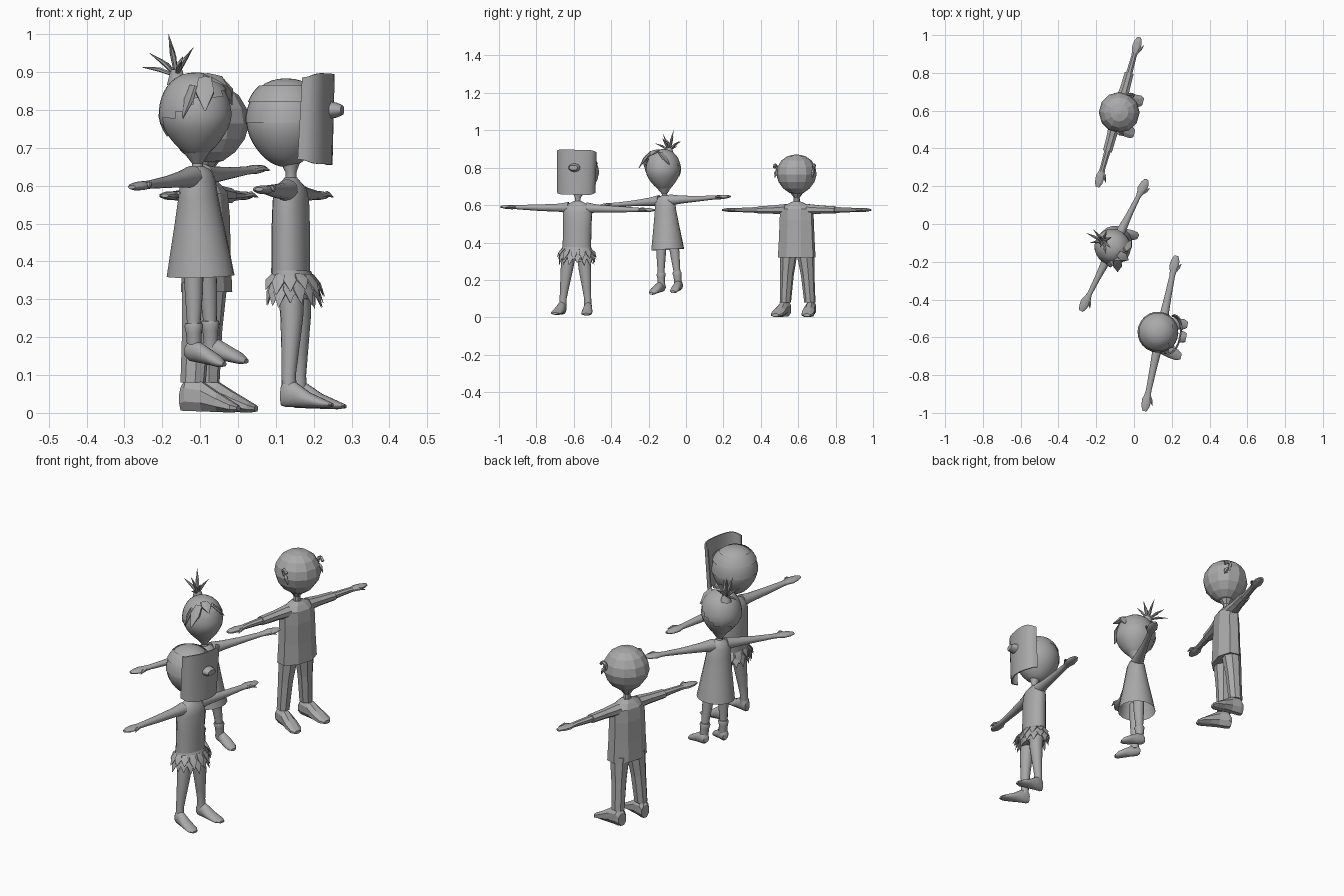
import bpy, bmesh, math, random
from mathutils import Matrix, Vector

random.seed(4)
grey = bpy.data.materials.new("plain_grey")
grey.diffuse_color = (0.4, 0.4, 0.4, 1)
Z = Vector((0, 0, 1))
place, smooth, sides = Matrix(), True, 16


def figure(x, y, turn, roll, is_smooth, n):
    """Set placement for one figure: local +x is forward, +y its left."""
    global place, smooth, sides
    pivot = Vector((0, 0, 0.4))
    place = (Matrix.Translation((x, y, 0)) @ Matrix.Rotation(math.radians(turn), 4, 'Z')
             @ Matrix.Translation(pivot) @ Matrix.Rotation(math.radians(roll), 4, 'X')
             @ Matrix.Translation(-pivot))
    smooth, sides = is_smooth, n


def finish(bm, name, thick=0):
    bmesh.ops.recalc_face_normals(bm, faces=bm.faces)
    if thick:
        bmesh.ops.solidify(bm, geom=bm.faces[:], thickness=thick)
    bm.transform(place)
    me = bpy.data.meshes.new(name)
    bm.to_mesh(me)
    bm.free()
    me.materials.append(grey)
    if smooth:
        me.polygons.foreach_set("use_smooth", [True] * len(me.polygons))
        me.set_sharp_from_angle(angle=math.radians(40))
    ob = bpy.data.objects.new(name, me)
    bpy.context.collection.objects.link(ob)


def loft(name, rings, axis, n=None, cap=True, keep=None, thick=0):
    """Skin ellipses (x, y, z, wide, high) set square to an axis."""
    n = n or sides
    d = Vector(axis).normalized()
    a = Vector((1, 0, 0)) if abs(d.z) > 0.99 else d.cross(Z).normalized()
    b = a.cross(d)
    bm = bmesh.new()
    loops = []
    for x, y, z, ra, rb in rings:
        loops.append([bm.verts.new(Vector((x, y, z)) + a * ra * math.cos(t) + b * rb * math.sin(t))
                      for t in (2 * math.pi * (i + 0.5) / n for i in range(n))])
    for p, q in zip(loops, loops[1:]):
        for i in range(n):
            j = (i + 1) % n
            bm.faces.new((p[i], p[j], q[j], q[i]))
    if cap:
        bm.faces.new(loops[0])
        bm.faces.new(loops[-1])
    if keep:
        bad = [f for f in bm.faces if not keep(f.calc_center_median())]
        bmesh.ops.delete(bm, geom=bad, context='FACES')
    finish(bm, name, thick)


def column(name, rows, cap=True):
    """Upright body of (z, x, depth radius, width radius)."""
    loft(name, [(x, 0, z, rx, ry) for z, x, rx, ry in rows], Z, cap=cap)


def head(name, x, z, rx, ry, rz, taper, n, steps, s=1, keep=None):
    rings = []
    for i in range(steps + 1):
        t = math.pi * min(max(i / steps, 0.02), 0.98)
        k = math.sin(t) ** 0.85 * (1 - taper * max(0, math.cos(t)) ** 1.5)
        rings.append((x, 0, z - rz * s * math.cos(t), rx * s * k, ry * s * k))
    loft(name, rings, Z, n, keep=keep)


def spike(name, a, b, w, t, n=6, bulge=1.0):
    a, b = Vector(a), Vector(b)
    m = a.lerp(b, 0.5) + Z * 0.006
    loft(name, [(*a, w * 0.7, t * 0.7), (*m, w * bulge, t), (*b, w * 0.06, t * 0.1)], b - a, n)


def arms(z, reach, start, shoulder, thin, sleeve):
    k = reach / 0.42
    for s, side in ((1, "left"), (-1, "right")):
        rows = [(start, shoulder, shoulder, 0.004), (0.10, 0.024, 0.022, 0.002), (0.2, thin * 1.25, thin * 1.2, 0),
                (0.31, thin, thin * 0.85, 0), (0.335, 0.018, 0.011, 0), (0.36, 0.026, 0.012, 0),
                (0.395, 0.022, 0.010, 0), (0.42, 0.011, 0.005, 0)]
        loft(side + "_arm", [(0, s * y * k, z + dz, rx, rz) for y, rx, rz, dz in rows], (0, s, 0))
        spike(side + "_thumb", (0.012, s * 0.335 * k, z), (0.036, s * 0.385 * k, z - 0.004), 0.009, 0.008)
        if sleeve:
            loft(side + "_sleeve", [(0, s * 0.06, z + 0.004, 0.036, 0.03), (0, s * 0.13, z + 0.002, 0.028, 0.024),
                                    (0, s * sleeve, z, 0.026, 0.021)], (0, s, 0))


def legs(rows, foot, splay):
    """Leg rows (z, x, y, rx, ry); foot rows (x, bottom, top, half width)."""
    for s, side in ((1, "left"), (-1, "right")):
        loft(side + "_leg", [(x, s * y, z, rx, ry) for z, x, y, rx, ry in rows], Z)
        y0, x0 = rows[-1][2], foot[0][0]
        loft(side + "_foot", [(x, s * (y0 + (x - x0) * splay), (lo + hi) / 2, w, (hi - lo) / 2)
                              for x, lo, hi, w in foot], (1, 0, 0))


# ---- masked figure in a ragged skirt ----
figure(0.139, -0.583, -11.6, -1.2, True, 16)
column("torso", [(0.30, 0.005, 0.05, 0.074), (0.37, 0.0, 0.05, 0.078), (0.48, 0.0, 0.05, 0.076),
                 (0.56, 0.0, 0.047, 0.08), (0.592, 0.0, 0.04, 0.075), (0.612, 0.0, 0.024, 0.04), (0.622, 0.0, 0.016, 0.018)])
column("neck", [(0.60, 0.0, 0.017, 0.017), (0.635, 0.0, 0.014, 0.014), (0.67, -0.003, 0.03, 0.03)])
arms(0.582, 0.42, 0.05, 0.03, 0.015, 0)
legs([(0.34, 0.01, 0.04, 0.036, 0.038), (0.25, 0.014, 0.05, 0.03, 0.033), (0.16, 0.012, 0.06, 0.023, 0.024),
      (0.10, 0.01, 0.067, 0.019, 0.019), (0.05, 0.012, 0.068, 0.02, 0.02)],
     [(-0.01, 0.018, 0.07, 0.014), (0.0, 0.014, 0.088, 0.021), (0.03, 0.013, 0.08, 0.024), (0.07, 0.012, 0.052, 0.029),
      (0.11, 0.011, 0.034, 0.029), (0.132, 0.014, 0.024, 0.016)], 0.12)
column("skirt_band", [(0.375, 0.002, 0.051, 0.08), (0.34, 0.008, 0.06, 0.088), (0.31, 0.01, 0.062, 0.088)], False)
for layer, (z0, z1, out, count) in enumerate(((0.365, 0.315, 0.022, 13), (0.345, 0.285, 0.014, 15))):
    for i in range(count):
        t = 2 * math.pi * (i + layer * 0.5) / count
        c, q = math.cos(t), math.sin(t)
        o = out + random.uniform(-0.008, 0.006)
        spike("skirt_leaf", (0.006 + 0.052 * c, 0.078 * q, z0),
              (0.012 + (0.06 + o) * c, (0.086 + o) * q, z1 + random.uniform(-0.01, 0.012)), 0.02, 0.004)
shape = (-0.014, 0.765, 0.105, 0.105, 0.115, 0.25, 24, 20)
head("head", *shape)
head("hair_cap", *shape, s=1.03, keep=lambda p: p.z > 0.765)
head("mask_strap", *shape, s=1.07, keep=lambda p: 0.815 < p.z < 0.862 and p.x < 0.06)
# curved mask sheet with rounded corners
bm = bmesh.new()
grid = []
for i in range(17):
    t = math.radians(-90 + 180 * i / 16)
    u = abs(math.sin(t))
    x, y = 0.045 + 0.065 * math.cos(t) ** 0.8 if i not in (0, 16) else 0.045, 0.108 * math.sin(t)
    half = 0.12 - 0.012 * u ** 12
    grid.append([bm.verts.new((x + (j / 6 - 0.5) * 0.012 * u, y * (0.96 + 0.04 * j / 6), 0.776 + half * (j / 3 - 1)))
                 for j in range(7)])
for p, q in zip(grid, grid[1:]):
    for j in range(6):
        bm.faces.new((p[j], q[j], q[j + 1], p[j + 1]))
finish(bm, "face_mask", 0.006)
loft("mask_knob", [(0.10, 0, 0.8, 0.033, 0.024), (0.122, 0, 0.8, 0.03, 0.02), (0.138, 0, 0.8, 0.024, 0.013)], (1, 0, 0))

# ---- floating figure in a dress with a hair tuft ----
figure(-0.1, -0.1, -26.6, 3.7, True, 16)
column("dress", [(0.362, 0.0, 0.091, 0.088), (0.42, 0.0, 0.08, 0.08), (0.5, 0.0, 0.064, 0.069), (0.57, 0.0, 0.051, 0.06),
                 (0.615, 0.0, 0.043, 0.058), (0.64, 0.0, 0.032, 0.045), (0.652, 0.0, 0.016, 0.018)], False)
column("neck", [(0.63, 0.0, 0.018, 0.018), (0.66, 0.0, 0.014, 0.014), (0.69, 0.0, 0.036, 0.036)])
arms(0.622, 0.39, 0.035, 0.03, 0.013, 0)
legs([(0.42, -0.002, 0.035, 0.028, 0.03), (0.32, 0.0, 0.042, 0.024, 0.024), (0.24, 0.0, 0.048, 0.018, 0.018),
      (0.16, 0.0, 0.05, 0.018, 0.018)],
     [(-0.024, 0.15, 0.178, 0.014), (-0.012, 0.14, 0.195, 0.021), (0.02, 0.135, 0.19, 0.022),
      (0.05, 0.13, 0.172, 0.026), (0.08, 0.124, 0.154, 0.024), (0.096, 0.126, 0.138, 0.012)], 0.13)
for s in (1, -1):
    loft("boot_cuff", [(0, s * 0.049, 0.17, 0.019, 0.019), (0, s * 0.049, 0.215, 0.021, 0.021),
                       (0, s * 0.048, 0.232, 0.025, 0.025), (0, s * 0.048, 0.24, 0.022, 0.022)], Z)
shape = (0.0, 0.785, 0.095, 0.092, 0.11, 0.4, 24, 20)
head("head", *shape)
head("hair_shell", *shape, s=1.045, keep=lambda p: p.z > 0.8 + 0.6 * p.x + 0.012 * math.sin(p.y * 70))
for a, b, w in (((0.05, -0.04, 0.888), (0.08, -0.105, 0.805), 0.028), ((0.03, -0.07, 0.87), (0.01, -0.098, 0.785), 0.025),
                ((0.06, 0.02, 0.88), (0.07, 0.075, 0.81), 0.026), ((0.04, -0.01, 0.893), (0.105, -0.02, 0.865), 0.026)):
    spike("fringe_lock", a, b, w, 0.01)
root = Vector((-0.06, 0.012, 0.878))
loft("tuft_base", [(*(root + Z * h), r, r) for h, r in ((-0.01, 0.026), (0.012, 0.02), (0.03, 0.015))], Z)
for dx, dy, dz in ((-0.10, 0.0, 0.035), (-0.075, 0.035, 0.06), (-0.06, -0.035, 0.075), (-0.03, 0.02, 0.122), (0.0, -0.03, 0.105),
                   (0.03, 0.045, 0.085), (0.05, -0.01, 0.08), (0.045, -0.055, 0.055), (-0.01, 0.06, 0.06)):
    spike("tuft_spike", root + Z * 0.012, root + Vector((dx, dy, dz)), 0.008, 0.006)

# ---- faceted figure in shirt and trousers ----
figure(-0.083, 0.592, -15.6, 0, False, 8)
column("shirt", [(0.32, 0.0, 0.064, 0.106), (0.42, 0.0, 0.06, 0.1), (0.52, 0.0, 0.058, 0.096), (0.58, 0.0, 0.052, 0.094),
                 (0.603, 0.0, 0.036, 0.06), (0.618, 0.0, 0.022, 0.024)])
column("neck", [(0.60, 0.0, 0.018, 0.018), (0.64, 0.0, 0.016, 0.016), (0.68, 0.0, 0.045, 0.045)])
arms(0.574, 0.412, 0.05, 0.028, 0.015, 0.215)
legs([(0.345, -0.005, 0.046, 0.048, 0.048), (0.22, -0.012, 0.058, 0.038, 0.036), (0.08, -0.018, 0.068, 0.034, 0.03)],
     [(-0.05, 0.004, 0.07, 0.024), (-0.035, 0.001, 0.095, 0.03), (0.01, 0.001, 0.085, 0.03), (0.055, 0.0, 0.055, 0.036),
      (0.095, 0.0, 0.03, 0.034), (0.112, 0.003, 0.02, 0.02)], 0.12)
head("head", 0.005, 0.764, 0.108, 0.108, 0.106, 0.2, 12, 8)
for s in (1, -1):
    # curled ears
    pts = [(0.045 - 0.02 * math.cos(t), s * (0.102 + 0.008 * math.sin(t)), 0.785 + 0.032 * math.sin(t + 0.4))
           for t in (-1.4, -0.5, 0.4, 1.3, 2.2)]
    for a, b in zip(pts, pts[1:]):
        loft("ear_rim", [(*a, 0.008, 0.008), (*b, 0.008, 0.008)], Vector(b) - Vector(a), 5)
    spike("ear_lobe", (0.035, s * 0.1, 0.785), (0.06, s * 0.105, 0.745), 0.01, 0.01, 5)
